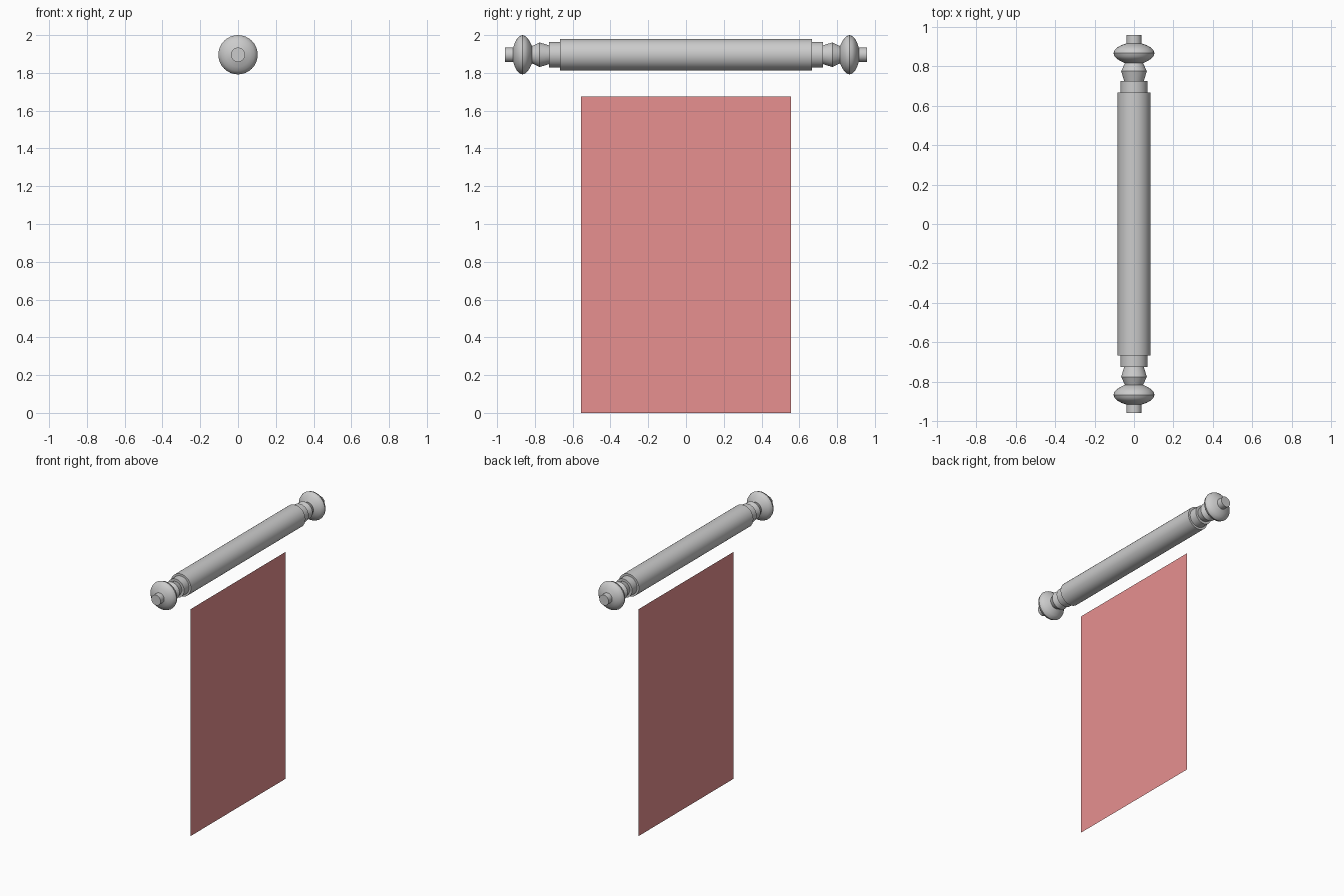
import bpy, bmesh, math

if "Cube" in bpy.data.objects:
    bpy.data.objects.remove(bpy.data.objects["Cube"])

ROD_Z = 1.896
SEGMENTS = 32


def lathe(name, profile, smooth=35):
    """Spin (radius, y) points around the rod axis, which runs along y."""
    bm = bmesh.new()
    verts = [bm.verts.new((r, y, 0)) for r, y in profile]
    edges = [bm.edges.new(pair) for pair in zip(verts, verts[1:])]
    bmesh.ops.spin(bm, geom=verts + edges, cent=(0, 0, 0), axis=(0, 1, 0),
                   angle=2 * math.pi, steps=SEGMENTS, use_duplicate=False)
    bmesh.ops.remove_doubles(bm, verts=bm.verts, dist=0.0002)
    bmesh.ops.recalc_face_normals(bm, faces=bm.faces)
    mesh = bpy.data.meshes.new(name)
    bm.to_mesh(mesh)
    bm.free()
    obj = bpy.data.objects.new(name, mesh)
    obj.location.z = ROD_Z
    bpy.context.collection.objects.link(obj)
    bpy.ops.object.select_all(action='DESELECT')
    obj.select_set(True)
    bpy.context.view_layer.objects.active = obj
    bpy.ops.object.shade_smooth_by_angle(angle=math.radians(smooth))
    return obj


# Main rod
lathe("rod", [(0, -0.667), (0.083, -0.667), (0.083, 0.667), (0, 0.667)])

# Turned ends: collar, angular bead, rounded knob and tip
END = [(0, 0.66), (0.068, 0.66), (0.068, 0.726), (0.05, 0.726),
       (0.065, 0.775), (0.046, 0.815), (0.065, 0.824), (0.086, 0.837),
       (0.099, 0.85), (0.104, 0.866), (0.099, 0.881), (0.086, 0.894),
       (0.065, 0.906), (0.038, 0.915), (0.038, 0.957), (0, 0.957)]
for side, sign in (("left", -1), ("right", 1)):
    lathe(side + "_rod_end", [(r, sign * y) for r, y in END])

# Hanging cloth, a single flat sheet facing +x
W, H = 0.555, 1.675
mesh = bpy.data.meshes.new("cloth")
mesh.from_pydata([(0, -W, 0), (0, W, 0), (0, W, H), (0, -W, H)], [], [(0, 1, 2, 3)])
cloth = bpy.data.objects.new("cloth", mesh)
bpy.context.collection.objects.link(cloth)
red = bpy.data.materials.new("cloth_red")
red.diffuse_color = (0.8, 0.28, 0.28, 1)
red.use_nodes = True
red.node_tree.nodes["Principled BSDF"].inputs["Base Color"].default_value = red.diffuse_color
mesh.materials.append(red)
